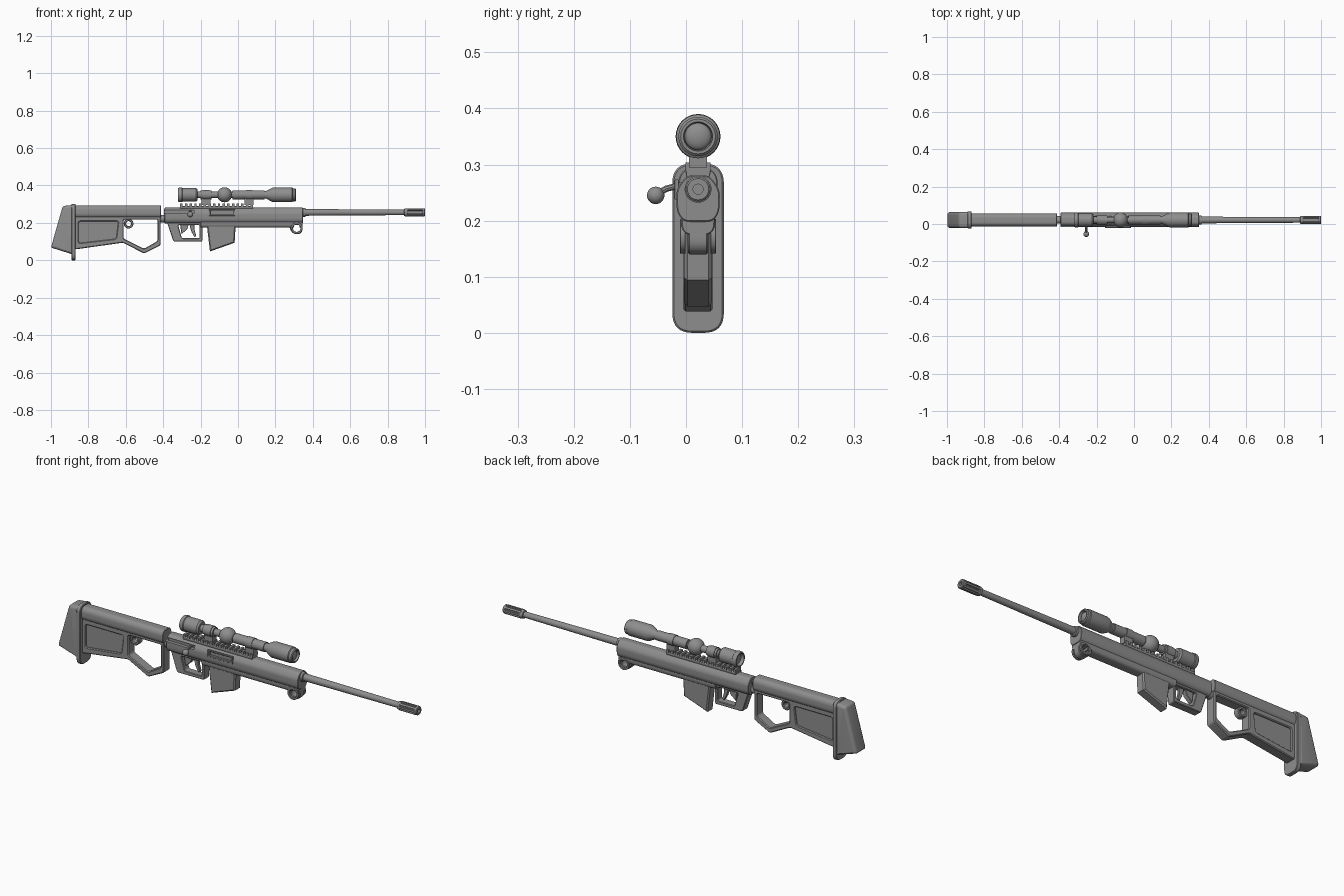
import bpy, bmesh, math
from mathutils import Vector

if "Cube" in bpy.data.objects:
    bpy.data.objects.remove(bpy.data.objects["Cube"])

MID = 0.0215          # the y of the centre plane
SIDE = (math.pi / 2, 0, 0)
ALONG = (math.pi / 2, 0, math.pi / 2)

grey = bpy.data.materials.new("gunmetal_grey")
grey.use_nodes = True
grey.diffuse_color = (0.27, 0.27, 0.27, 1)
grey.node_tree.nodes["Principled BSDF"].inputs["Base Color"].default_value = (0.27, 0.27, 0.27, 1)


def select(ob):
    bpy.ops.object.select_all(action='DESELECT')
    ob.select_set(True)
    bpy.context.view_layer.objects.active = ob


def finish(ob, angle=35):
    bm = bmesh.new()
    bm.from_mesh(ob.data)
    bmesh.ops.remove_doubles(bm, verts=bm.verts, dist=0.00005)
    bmesh.ops.recalc_face_normals(bm, faces=bm.faces)
    bm.to_mesh(ob.data)
    bm.free()
    ob.data.materials.clear()
    ob.data.materials.append(grey)
    select(ob)
    bpy.ops.object.shade_smooth_by_angle(angle=math.radians(angle))
    return ob


def rounded(pts, r, n=5):
    """Round every corner of a polygon."""
    out = []
    for i, p in enumerate(pts):
        p, a, b = Vector(p), Vector(pts[i - 1]), Vector(pts[(i + 1) % len(pts)])
        s = p + (a - p).normalized() * min(r, (a - p).length * 0.49)
        e = p + (b - p).normalized() * min(r, (b - p).length * 0.49)
        for k in range(n + 1):
            t = k / n
            out.append(s * (1 - t) ** 2 + p * 2 * t * (1 - t) + e * t * t)
    return out


def circle(x, z, r, n=24):
    return [(x + r * math.cos(math.tau * k / n), z + r * math.sin(math.tau * k / n)) for k in range(n)]


def prism(name, outlines, half, bevel=0.003, res=0, loc=(0, MID, 0), rot=SIDE):
    """Extrude an outline with holes, with bevelled rims."""
    cu = bpy.data.curves.new(name, 'CURVE')
    cu.dimensions, cu.fill_mode = '2D', 'BOTH'
    cu.extrude, cu.bevel_depth, cu.offset = half - bevel, bevel, -bevel
    cu.bevel_resolution = res
    for pts in outlines:
        sp = cu.splines.new('POLY')
        sp.points.add(len(pts) - 1)
        for q, p in zip(sp.points, pts):
            q.co = (p[0], p[1], 0, 1)
        sp.use_cyclic_u = True
    ob = bpy.data.objects.new(name, cu)
    bpy.context.collection.objects.link(ob)
    ob.location, ob.rotation_euler = loc, rot
    select(ob)
    bpy.ops.object.convert(target='MESH')
    return finish(bpy.context.object)


def section(name, pts, x0, x1, bevel=0.002):
    """Extrude a half section (offset from the middle, z) along x."""
    full = pts + [(-y, z) for y, z in reversed(pts)]
    return prism(name, [rounded(full, 0.012)], (x1 - x0) / 2, bevel,
                 loc=((x0 + x1) / 2, MID, 0), rot=ALONG)


def lathe(name, profile, z, n=28):
    """Turn an (x, radius) profile around a line along x."""
    bm = bmesh.new()
    vs = [bm.verts.new((x, MID, z + r)) for x, r in profile]
    es = [bm.edges.new(e) for e in zip(vs, vs[1:])]
    bmesh.ops.spin(bm, geom=vs + es, cent=(0, MID, z), axis=(1, 0, 0),
                   angle=math.tau, steps=n, use_duplicate=False)
    me = bpy.data.meshes.new(name)
    bm.to_mesh(me)
    bm.free()
    ob = bpy.data.objects.new(name, me)
    bpy.context.collection.objects.link(ob)
    return finish(ob)


def box(name, lo, hi):
    bpy.ops.mesh.primitive_cube_add(size=1, location=[(a + b) / 2 for a, b in zip(lo, hi)])
    ob = bpy.context.object
    ob.name = name
    ob.scale = [b - a for a, b in zip(lo, hi)]
    bpy.ops.object.transform_apply(location=False, rotation=False)
    return finish(ob)


def ball(name, loc, r):
    bpy.ops.mesh.primitive_uv_sphere_add(segments=28, ring_count=16, radius=r, location=loc)
    bpy.context.object.name = name
    return finish(bpy.context.object)


def cut(ob, lo, hi):
    tool = box("cutter", lo, hi)
    tool.hide_render = True
    mod = ob.modifiers.new("cut", 'BOOLEAN')
    mod.operation, mod.object, mod.solver = 'DIFFERENCE', tool, 'EXACT'
    select(ob)
    bpy.ops.object.modifier_apply(modifier="cut")
    bpy.data.objects.remove(tool)
    finish(ob)


# Butt pad and plate
prism("butt_pad", [rounded([(-1, .068), (-.937, .29), (-.88, .296), (-.88, .03)], .012)], .043, .016, 3)
prism("butt_plate", [rounded([(-.046, 0), (.046, 0), (.046, .302), (-.046, .302)], .036, 8)],
      .011, .003, loc=(-.879, MID, 0), rot=ALONG)

# Stock with thumb loop and recessed side panels
section("stock_tube", [(.024, .228), (.035, .242), (.035, .278), (.022, .294)], -.87, -.412)
loop_hole = rounded([(-.612, .218), (-.43, .218), (-.43, .103), (-.502, .062), (-.612, .116)], .01)
panel = rounded([(-.852, .208), (-.64, .208), (-.652, .115), (-.852, .092)], .012)
outer = [(-.872, .24), (-.414, .24), (-.414, .08), (-.502, .036), (-.615, .094), (-.872, .058)]
prism("stock_frame", [rounded(outer, .01), loop_hole, panel], .026, .004)
prism("stock_panel", [rounded([(-.865, .22), (-.625, .22), (-.64, .105), (-.865, .08)], .01)], .018)
prism("sling_ring", [circle(-.585, .196, .026), circle(-.585, .196, .013)], .016)
lathe("stock_joint", [(-.425, 0), (-.425, .02), (-.375, .02), (-.375, 0)], .222)

# Receiver with ejection port and bolt slot
upper = section("receiver_upper", [(.026, .198), (.038, .215), (.039, .255), (.02, .281)], -.392, .348)
cut(upper, (-.15, MID - .06, .244), (-.022, MID - .027, .268))
cut(upper, (-.4, MID - .06, .25), (-.235, MID - .02, .268))
section("receiver_lower", [(.02, .174), (.03, .186), (.03, .225)], -.2, .345)
prism("port_rim", [[(-.156, .238), (-.016, .238), (-.016, .273), (-.156, .273)],
                   [(-.148, .246), (-.024, .246), (-.024, .266), (-.148, .266)]],
      .004, .001, loc=(0, MID - .038, 0))
prism("front_lug", [rounded([(.27, .2), (.345, .2), (.345, .155), (.33, .14), (.298, .14), (.28, .16)], .014),
                    circle(.314, .172, .02)], .018)
for s in (-1, 1):
    prism("lug_eyelet", [circle(.314, .172, .031), circle(.314, .172, .021)], .005, .001,
          loc=(0, MID + s * .027, 0))
cut(bpy.data.objects["receiver_lower"], (.3, MID - .05, .16), (.328, MID + .05, .188))

# Bolt and handle
lathe("bolt", [(-.395, 0), (-.395, .013), (-.235, .013), (-.235, 0)], .259)
path = bpy.data.curves.new("bolt_handle", 'CURVE')
path.dimensions, path.bevel_depth, path.bevel_resolution = '3D', .006, 3
path.use_fill_caps = True
arm = path.splines.new('POLY')
arm.points.add(3)
for q, (y, z) in zip(arm.points, [(.01, .262), (-.015, .262), (-.035, .257), (-.054, .246)]):
    q.co = (-.255, y, z, 1)
handle = bpy.data.objects.new("bolt_handle", path)
bpy.context.collection.objects.link(handle)
select(handle)
bpy.ops.object.convert(target='MESH')
finish(bpy.context.object)
ball("bolt_knob", (-.255, -.054, .245), .0155)

# Trigger group and magazine
prism("trigger_guard", [rounded([(-.382, .21), (-.345, .1), (-.19, .1), (-.19, .21)], .01),
                        rounded([(-.32, .188), (-.3, .118), (-.205, .118), (-.205, .188)], .008)], .02)
prism("trigger", [rounded([(-.262, .2), (-.232, .2), (-.232, .16), (-.222, .128), (-.234, .124), (-.25, .155)], .006)],
      .008, .002)
prism("guard_post", [[(-.31, .195), (-.262, .195), (-.272, .165), (-.302, .14)]], .012, .002)
prism("magazine", [[(-.168, .2), (-.15, .047), (-.018, .094), (-.012, .2)]], .025, .006)

# Barrel and slotted muzzle
lathe("barrel", [(.34, 0), (.34, .024), (.36, .024), (.362, .018), (.9, .0145), (.9, 0)], .256)
lathe("muzzle_core", [(.885, 0), (.889, .02), (.905, .022), (.908, .017), (.985, .017), (.988, .022),
                      (.997, .022), (1, .019), (1, .009), (.96, .009), (.96, 0)], .256)
for k in range(8):
    a = math.tau * k / 8
    bar = box("muzzle_rib", (.9, -.0045, .014), (.992, .0045, .0222))
    bar.rotation_euler.x = a
    bar.location = (.946, MID - .0181 * math.sin(a), .256 + .0181 * math.cos(a))

# Sight rail with teeth
section("rail_base", [(.018, .272), (.022, .282), (.022, .291)], -.31, .08, .001)
for k in range(16):
    x = -.309 + k * .0251
    box("rail_tooth", (x, MID - .022, .288), (x + .013, MID + .022, .304))

# Scope, turret ball and mounts
SZ = .35
lathe("scope_tube", [(-.305, 0), (-.305, .026), (-.32, .03), (-.32, .036), (-.314, .039), (-.3, .039), (-.297, .036),
                     (-.225, .036), (-.217, .03), (-.217, .018), (-.2, .018), (-.2, .024), (-.142, .024),
                     (-.142, .017), (-.03, .017), (-.03, .024), (.142, .024), (.142, .02), (.15, .02),
                     (.182, .037), (.19, .039), (.29, .039), (.293, .035), (.306, .035), (.31, .031),
                     (.31, .026), (.296, .024), (.296, 0)], SZ)
ball("turret_ball", (-.072, MID, SZ), .04)
lens = ball("front_lens", (.295, MID, SZ), .024)
lens.scale.x = .5
for x in (-.171, .06):
    box("scope_mount", (x - .024, MID - .016, .295), (x + .024, MID + .016, .335))
    lathe("mount_ring", [(x - .018, .02), (x - .018, .027), (x + .018, .027), (x + .018, .02)], SZ)
